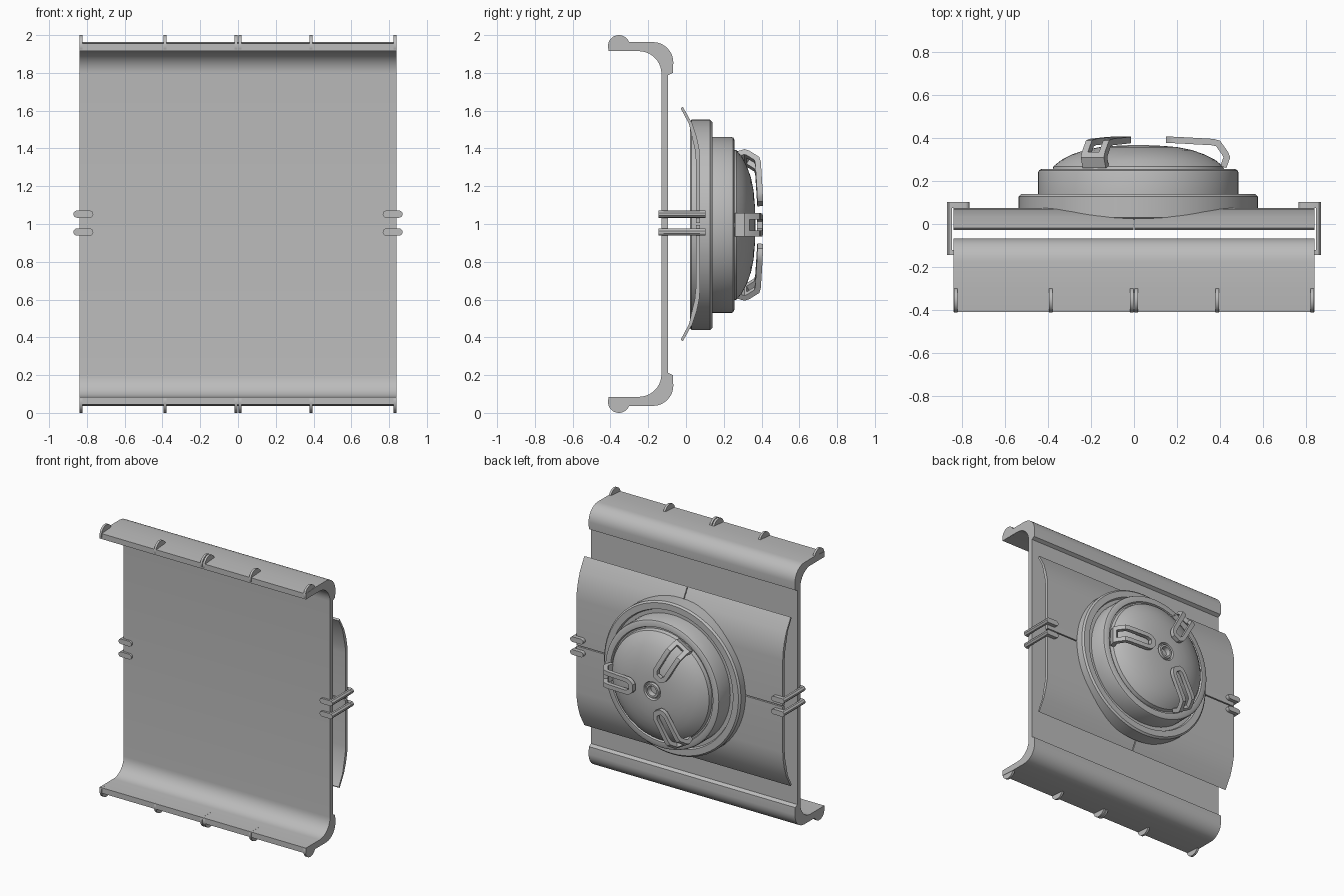
import bpy, bmesh, math
from mathutils import Vector, Matrix

if "Cube" in bpy.data.objects:
    bpy.data.objects.remove(bpy.data.objects["Cube"])

grey = bpy.data.materials.new("plain grey")
grey.diffuse_color = (0.5, 0.5, 0.5, 1)
grey.use_nodes = True
grey.node_tree.nodes["Principled BSDF"].inputs["Base Color"].default_value = grey.diffuse_color


def finish(name, bm, angle=30):
    bmesh.ops.remove_doubles(bm, verts=bm.verts, dist=1e-5)
    bmesh.ops.recalc_face_normals(bm, faces=bm.faces)
    me = bpy.data.meshes.new(name)
    bm.to_mesh(me)
    bm.free()
    ob = bpy.data.objects.new(name, me)
    bpy.context.collection.objects.link(ob)
    me.materials.append(grey)
    bpy.ops.object.select_all(action='DESELECT')
    ob.select_set(True)
    bpy.context.view_layer.objects.active = ob
    bpy.ops.object.shade_smooth_by_angle(angle=math.radians(angle))
    return ob


def prism(bm, outline, depth):
    """Closed outline of 3D points pushed along depth."""
    f = bm.faces.new([bm.verts.new(p) for p in outline])
    ext = bmesh.ops.extrude_face_region(bm, geom=[f], use_keep_orig=True)
    vs = [g for g in ext["geom"] if isinstance(g, bmesh.types.BMVert)]
    bmesh.ops.translate(bm, verts=vs, vec=Vector(depth))


def slab(bm, yz, x0, x1):
    prism(bm, [(x0, y, z) for y, z in yz], (x1 - x0, 0, 0))


def arc(cy, cz, r, a0, a1, n):
    return [(cy + r * math.cos(math.radians(a0 + (a1 - a0) * i / n)),
             cz + r * math.sin(math.radians(a0 + (a1 - a0) * i / n))) for i in range(n + 1)]


def flip(yz):
    return [(y, 2 - z) for y, z in yz]


# Front panel: flat sheet with curled lips at top and bottom
top = [(-0.095, 1.787), (-0.07, 1.80)] + arc(-0.175, 1.855, 0.108, 0, 90, 8)
top += [(-0.30, 1.963), (-0.41, 1.955), (-0.41, 1.915)]
top += arc(-0.25, 1.795, 0.12, 90, 0, 10)
bm = bmesh.new()
slab(bm, top + flip(top)[::-1], -0.84, 0.84)
finish("front_panel", bm)

# Round tabs along both lips
disc = arc(-0.355, 1.942, 0.058, -28, 208, 24)
bm = bmesh.new()
for x in (-0.83, -0.387, -0.011, 0.011, 0.387, 0.83):
    for shape in (disc, flip(disc)):
        slab(bm, shape, x - 0.008, x + 0.008)
finish("lip_tabs", bm)

# Back plate: four bent quarters separated by thin seams
outer = [(0.075, 1.004), (0.075, 1.34), (0.07, 1.40), (0.057, 1.46), (0.034, 1.53), (-0.018, 1.622)]
inner = [(-0.028, 1.612), (0.016, 1.53), (0.034, 1.45), (0.046, 1.40), (0.052, 1.34), (0.052, 1.004)]
bm = bmesh.new()
for shape in (outer + inner, flip(outer + inner)):
    for x0, x1 in ((-0.84, -0.003), (0.003, 0.84)):
        slab(bm, shape, x0, x1)
finish("back_plate", bm, 20)

# Round housing with groove, dome and centre hub
CX, CZ = 0.02, 0.995
profile = [(0, 0.02), (0.545, 0.02), (0.557, 0.03), (0.557, 0.128), (0.545, 0.14), (0.50, 0.14),
           (0.493, 0.122), (0.466, 0.122), (0.466, 0.24), (0.462, 0.25), (0.45, 0.256), (0.418, 0.256),
           (0.412, 0.242), (0.402, 0.242), (0.395, 0.268), (0.36, 0.297), (0.31, 0.323), (0.25, 0.344),
           (0.18, 0.358), (0.11, 0.364), (0.068, 0.365), (0.062, 0.35), (0.054, 0.35), (0.05, 0.368),
           (0.036, 0.368), (0.03, 0.335), (0, 0.335)]
bm = bmesh.new()
vs = [bm.verts.new((CX + r, y, CZ)) for r, y in profile]
es = [bm.edges.new(p) for p in zip(vs, vs[1:])]
bmesh.ops.spin(bm, geom=vs + es, cent=(CX, 0, CZ), axis=(0, 1, 0),
               angle=math.tau, steps=72, use_merge=True)
finish("round_housing", bm)

# Three bent hairpin arms on the dome: (radius, y, half width, slot half width)
rows = [(0.41, 0.25, 0.062, 0), (0.428, 0.30, 0.062, 0), (0.418, 0.325, 0.062, 0.03),
        (0.38, 0.378, 0.062, 0.03), (0.35, 0.386, 0.062, 0.03), (0.19, 0.395, 0.06, 0.03),
        (0.165, 0.396, 0.056, 0.018), (0.145, 0.397, 0.044, 0), (0.13, 0.398, 0.025, 0)]
for k in range(3):
    bm = bmesh.new()
    grid = []
    for r, y, w, s in rows:
        s = s or w * 0.4
        grid.append([bm.verts.new((r, y, t)) for t in (-w, -s, s, w)])
    for i, (a, b) in enumerate(zip(grid, grid[1:])):
        for j in range(3):
            if j == 1 and 2 <= i <= 5:
                continue
            bm.faces.new((a[j], a[j + 1], b[j + 1], b[j]))
    bmesh.ops.recalc_face_normals(bm, faces=bm.faces)
    bmesh.ops.solidify(bm, geom=bm.faces[:], thickness=0.03)
    # centre the thickness on the bent path
    mid = sum((v.co.y for v in bm.verts), 0) / len(bm.verts)
    path = sum(q[1] for q in rows) / len(rows)
    bmesh.ops.translate(bm, verts=bm.verts, vec=(0, path - mid, 0))
    bm.transform(Matrix.Translation((CX, 0, CZ)) @ Matrix.Rotation(k * math.tau / 3, 4, 'Y'))
    finish("dome_arm_%d" % (k + 1), bm)

# C-shaped side clips holding the panel and plate together
bm = bmesh.new()
for side in (-1, 1):
    for z in (0.957, 1.052):
        # rounded hooks at front and back
        pill = arc(0.785, z, 0.019, 90, 270, 8) + arc(0.852, z, 0.019, -90, 90, 8)
        for y0, y1 in ((-0.145, -0.12), (0.075, 0.103)):
            prism(bm, [(side * x, y0, h) for x, h in pill], (0, y1 - y0, 0))
        # outer bar
        bar = [(0.847, z - 0.019), (0.86, z - 0.018), (0.871, z - 0.006),
               (0.871, z + 0.006), (0.86, z + 0.018), (0.847, z + 0.019)]
        prism(bm, [(side * x, -0.144, h) for x, h in bar], (0, 0.246, 0))
finish("side_clips", bm)
